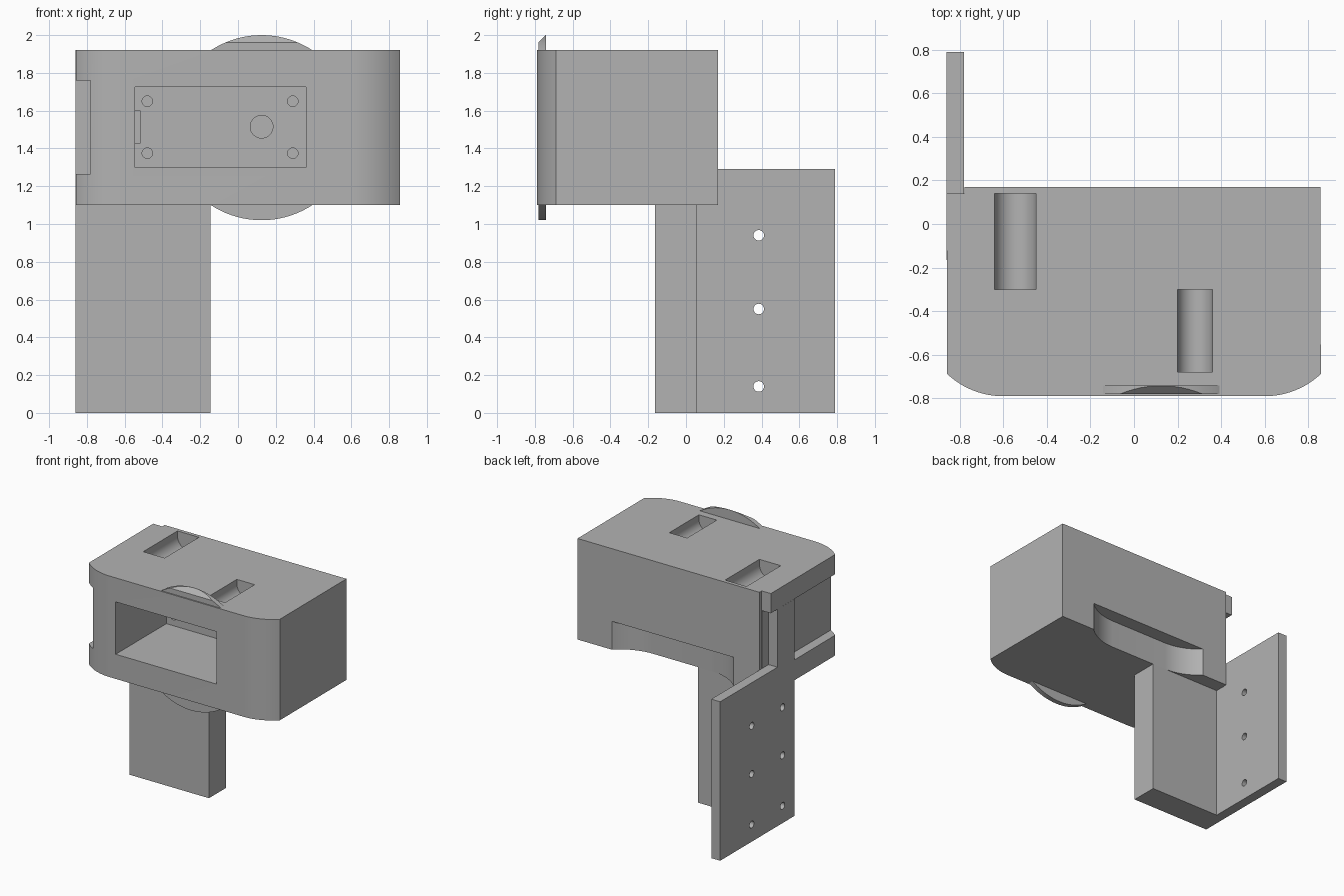
import bpy, bmesh, math
from mathutils import Matrix, Vector

if "Cube" in bpy.data.objects:
    bpy.data.objects.remove(bpy.data.objects["Cube"], do_unlink=True)

grey = bpy.data.materials.new("plain_grey")
grey.use_nodes = True
grey.diffuse_color = (0.45, 0.45, 0.45, 1)
grey.node_tree.nodes["Principled BSDF"].inputs["Base Color"].default_value = grey.diffuse_color


def finish(name, bm):
    bmesh.ops.recalc_face_normals(bm, faces=bm.faces)
    mesh = bpy.data.meshes.new(name)
    bm.to_mesh(mesh)
    bm.free()
    mesh.materials.append(grey)
    obj = bpy.data.objects.new(name, mesh)
    bpy.context.collection.objects.link(obj)
    return obj


def prism(name, outline, z0, z1):
    bm = bmesh.new()
    face = bm.faces.new([bm.verts.new((x, y, z0)) for x, y in outline])
    new = bmesh.ops.extrude_face_region(bm, geom=[face])["geom"]
    bmesh.ops.translate(bm, vec=(0, 0, z1 - z0),
                        verts=[v for v in new if isinstance(v, bmesh.types.BMVert)])
    return finish(name, bm)


def box(name, x, y, z):
    return prism(name, [(x[0], y[0]), (x[1], y[0]), (x[1], y[1]), (x[0], y[1])], *z)


def rod(name, axis, center, radius, length, sides=32):
    bm = bmesh.new()
    turn = Vector((0, 0, 1)).rotation_difference(Vector(axis)).to_matrix().to_4x4()
    bmesh.ops.create_cone(bm, cap_ends=True, segments=sides, radius1=radius, radius2=radius,
                          depth=length, matrix=Matrix.Translation(center) @ turn)
    return finish(name, bm)


def cut(target, *cutters):
    for c in cutters:
        c.hide_render = True
        mod = target.modifiers.new("cut", "BOOLEAN")
        mod.operation, mod.solver, mod.object = "DIFFERENCE", "EXACT", c
    bpy.context.view_layer.update()
    graph = bpy.context.evaluated_depsgraph_get()
    mesh = bpy.data.meshes.new_from_object(target.evaluated_get(graph))
    target.modifiers.clear()
    target.data = mesh
    for c in cutters:
        bpy.data.objects.remove(c, do_unlink=True)


def corner_arc(cx, cy, radius, reach, steps=12):
    # Arc tangent to the front at cx, running outward by reach
    end = math.asin(reach / radius)
    return [(cx + radius * math.sin(end * i / steps),
             cy + radius * (1 - math.cos(end * i / steps))) for i in range(steps + 1)]


LEFT, RIGHT, FRONT, BACK = 0.855, -0.86, -0.79, 0.17
Y = (0, 1, 0)

# Housing with rounded front corners
arc = corner_arc(0.6, FRONT, 0.375, 0.257)
outline = [(-x, y) for x, y in reversed(arc)] + arc + [(LEFT, BACK), (RIGHT, BACK)]
housing = prism("housing", outline, 1.10, 1.92)

# Finger recess along the lower back edge
depth = 0.115
curve = [(x, y) for x, y in corner_arc(0.26, BACK - depth, 0.41, 0.285)]
curve = [(-x, y) for x, y in reversed(curve)] + curve
recess = prism("recess_cutter", curve + [(0.545, 0.4), (-0.545, 0.4)], 1.0, 1.33)

# Front pocket and the blind holes in its back wall
WINDOW = (-0.545, 0.36), (-1.0, -0.14), (1.30, 1.725)
pocket = box("pocket_cutter", *WINDOW)
holes = [rod("hole_cutter", Y, (x, -0.14, z), 0.028, 0.16, 20)
         for x in (-0.48, 0.29) for z in (1.375, 1.65)]
holes.append(rod("hole_cutter", Y, (0.125, -0.14, 1.515), 0.06, 0.16))
notch = box("notch_cutter", (-0.545, -0.52), (-0.2, -0.06), (1.425, 1.60))

# Channel along the right side and a seat for the bracket
channel = box("channel_cutter", (-1, -0.78), (-1, 1), (1.265, 1.76))
seat = box("seat_cutter", (-1, -0.78), (-0.165, 1), (1, 1.76))
step = box("step_cutter", (-1, -0.778), (0.14, 1), (1, 2))

cut(housing, recess, pocket, channel, seat, step, *holes, notch)

# Rounded troughs in the top
for x, y0, y1, r in ((-0.545, -0.30, 0.14, 0.096), (0.28, -0.68, -0.30, 0.08)):
    mid = (y0 + y1) / 2
    cut(housing,
        rod("trough_cutter", Y, (x, mid, 1.88), r, y1 - y0),
        box("trough_mouth_cutter", (x - r, x + r), (y0, y1), (1.88, 2.1)))

# Thin disc with a flat bevel at its top
disc = rod("front_disc", Y, (0.125, -0.76, 1.51), 0.49, 0.04, 96)
bevel = box("bevel_cutter", (-1, 1), (-0.5, 0.5), (0, 0.5))
bevel.matrix_world = Matrix.Translation((0, -0.78, 1.962)) @ Matrix.Rotation(math.radians(45), 4, "X")
cut(disc, bevel, box("window_cutter", *WINDOW))

# Bracket: post, rib that fills the channel, and drilled plate
post = box("post", (RIGHT, -0.145), (-0.165, 0.055), (0, 1.10))
rib = box("channel_rib", (RIGHT, -0.78), (-0.165, 0.055), (1.10, 1.76))
plate = box("mounting_plate", (RIGHT, -0.78), (0.055, 0.79), (0, 1.29))
for part, y in ((post, -0.01), (plate, 0.385)):
    cut(part, *[rod("screw_cutter", (1, 0, 0), (-0.82, y, z), 0.028, 0.2, 20)
                for z in (0.14, 0.55, 0.94)])

# Smooth the curved walls and keep the edges sharp
for obj in (housing, disc, post, plate):
    bpy.ops.object.select_all(action="DESELECT")
    obj.select_set(True)
    bpy.context.view_layer.objects.active = obj
    bpy.ops.object.shade_smooth_by_angle(angle=math.radians(25))
